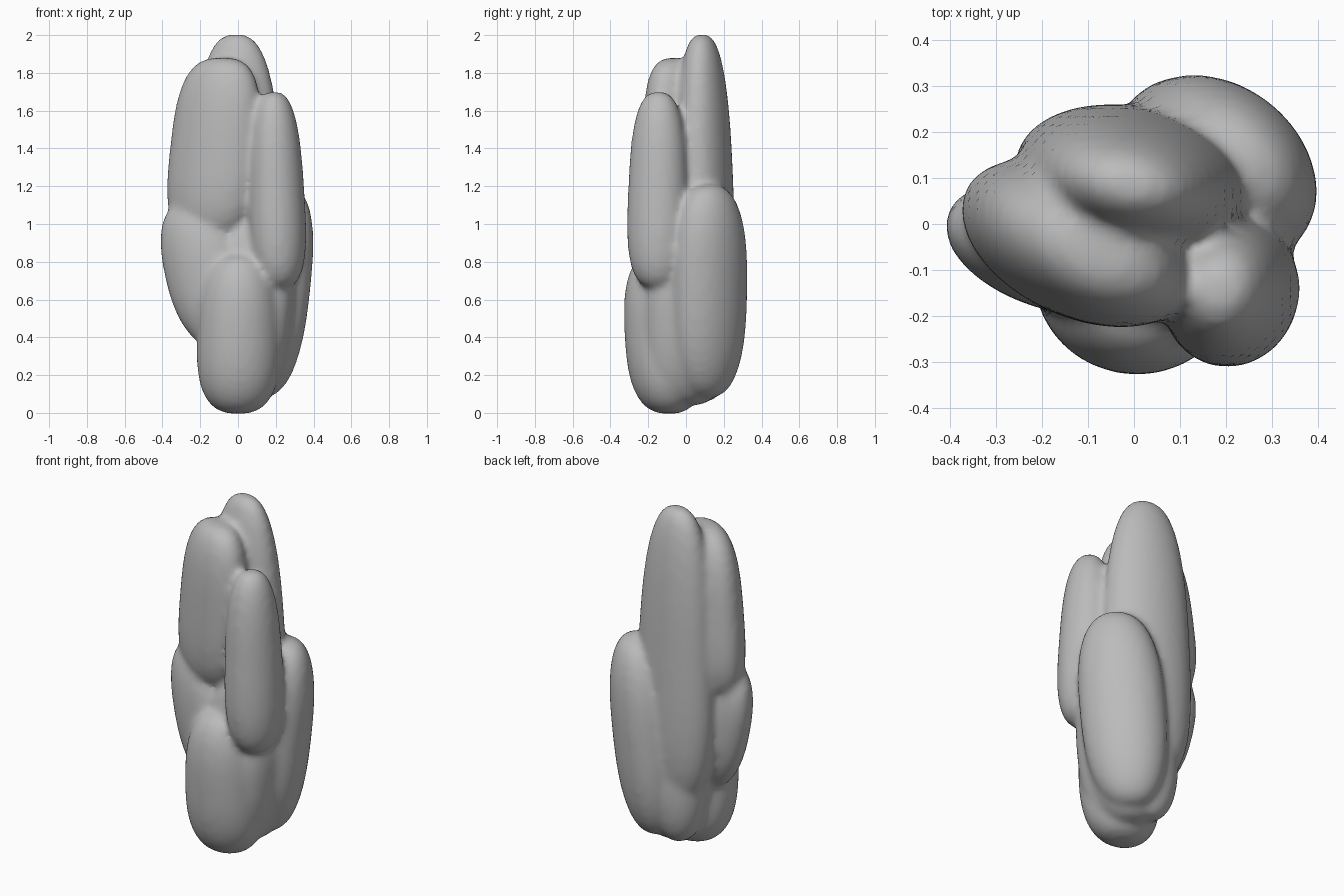
import bpy, bmesh
from math import radians
from mathutils import Vector, Matrix

cube = bpy.data.objects.get("Cube")
if cube:
    bpy.data.objects.remove(cube, do_unlink=True)

stone = bpy.data.materials.new("stone grey")
stone.use_nodes = True
colour = (0.5, 0.5, 0.5, 1)
stone.diffuse_color = colour
stone.node_tree.nodes["Principled BSDF"].inputs["Base Color"].default_value = colour


def add_lobe(bm, low, high, width, depth, yaw=0, power=2.5, taper=0.0):
    """Barrel-shaped lobe from low to high; yaw turns its wide side, taper narrows its top."""
    low, high = Vector(low), Vector(high)
    middle, half = (low + high) / 2, (high - low) / 2
    turn = Matrix.Rotation(radians(yaw), 3, "Z")
    lobe = bmesh.ops.create_icosphere(bm, subdivisions=4, radius=1)
    for v in lobe["verts"]:
        p = v.co / sum(abs(c) ** power for c in v.co) ** (1 / power)
        radius = max(0, 1 - abs(p.z) ** power) ** (1 / power)
        flat = Vector((v.co.x, v.co.y, 0)).normalized() * radius
        side = turn @ Vector((flat.x * width, flat.y * depth, 0))
        v.co = middle + half * p.z + side * (1 - taper * p.z)


bm = bmesh.new()
# Tall rear lobe
add_lobe(bm, (0.0, 0.1, 0.3), (-0.01, 0.085, 2.005), 0.25, 0.155, -12, 2.9, 0.15)
# Broad front lobe on the right-hand side
add_lobe(bm, (-0.16, -0.03, 0.92), (-0.085, -0.06, 1.88), 0.255, 0.155, -27, 3.1, 0.06)
# Slim front lobe on the left-hand side
add_lobe(bm, (0.22, -0.15, 0.66), (0.19, -0.145, 1.7), 0.145, 0.16, -15, 3.0, 0.13)
# Large rear lobe on the left-hand side
add_lobe(bm, (0.12, 0.115, 0.08), (0.235, 0.125, 1.21), 0.23, 0.175, -45, 2.6, -0.02)
# Slanted low lobe on the right-hand side
add_lobe(bm, (-0.1, -0.07, 0.34), (-0.255, -0.04, 1.12), 0.22, 0.13, -20, 2.4, -0.02)
# Front foot, side and rear feet, and the base that joins the lobes
add_lobe(bm, (0.0, -0.09, -0.005), (0.01, -0.16, 0.84), 0.22, 0.2, 0, 2.7, 0.07)
add_lobe(bm, (0.1, -0.05, 0.06), (0.21, -0.04, 0.85), 0.13, 0.18, 0, 2.5)
add_lobe(bm, (-0.02, 0.1, 0.06), (-0.03, 0.1, 0.75), 0.16, 0.14, 0, 2.4)
add_lobe(bm, (0.05, 0.03, 0.04), (0.09, 0.02, 1.1), 0.25, 0.24, 0, 2.6, -0.08)

mesh = bpy.data.meshes.new("stone_cluster")
bm.to_mesh(mesh)
bm.free()
rock = bpy.data.objects.new("stone_cluster", mesh)
bpy.context.collection.objects.link(rock)
mesh.materials.append(stone)

# Fuse the lobes into one skin and soften the creases
fuse = rock.modifiers.new("fuse", "REMESH")
fuse.mode = "VOXEL"
fuse.voxel_size = 0.018
fuse.use_smooth_shade = True
soften = rock.modifiers.new("soften", "SMOOTH")
soften.factor = 0.5
soften.iterations = 10
